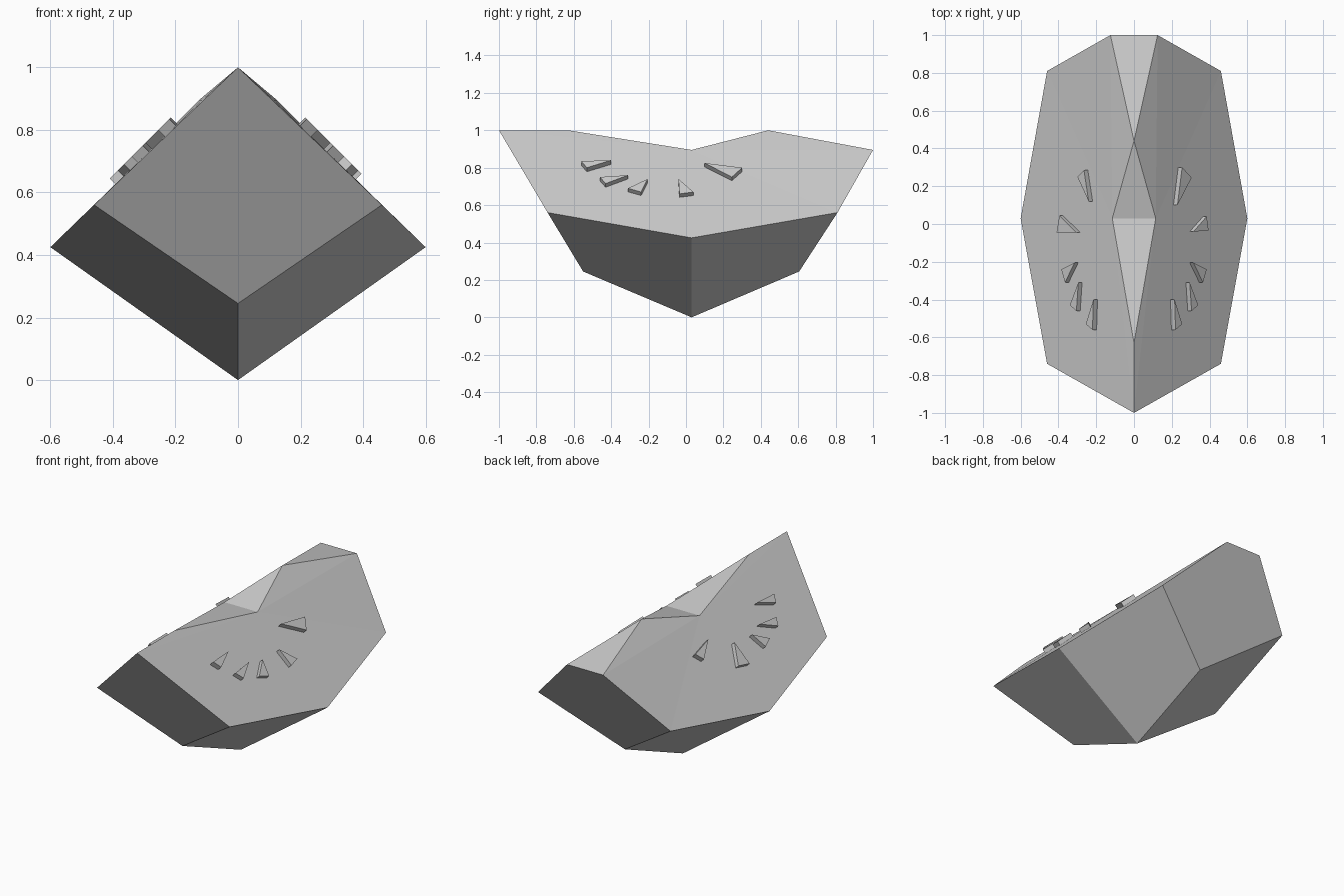
import bpy
import bmesh
from mathutils import Vector

cube = bpy.data.objects.get("Cube")
if cube:
    bpy.data.objects.remove(cube)

# One plain grey for everything
stone = bpy.data.materials.new("stone_grey")
stone.use_nodes = True
stone.diffuse_color = (0.6, 0.6, 0.6, 1)
stone.node_tree.nodes["Principled BSDF"].inputs["Base Color"].default_value = (0.6, 0.6, 0.6, 1)


def build(name, points, faces):
    """Make a flat-shaded object from named or numbered points."""
    bm = bmesh.new()
    verts = {key: bm.verts.new(co) for key, co in points.items()}
    for face in faces:
        bm.faces.new([verts[key] for key in face])
    bmesh.ops.recalc_face_normals(bm, faces=bm.faces)
    mesh = bpy.data.meshes.new(name)
    bm.to_mesh(mesh)
    bm.free()
    mesh.materials.append(stone)
    obj = bpy.data.objects.new(name, mesh)
    bpy.context.collection.objects.link(obj)
    return obj


# Faceted body: centre-line points, then mirrored pairs
pts = {
    "tip": (0, -1, 1), "ridge": (0, -0.63, 1), "peak": (0, 0.44, 1),
    "keel_front": (0, -0.55, 0.245), "keel": (0, 0.03, 0), "keel_back": (0, 0.605, 0.245),
}
pairs = {
    "saddle": (0.115, 0.03, 0.895), "tail": (0.125, 1, 0.895),
    "side_front": (0.46, -0.74, 0.56), "side": (0.6, 0.03, 0.425), "side_back": (0.46, 0.81, 0.56),
}
for key, (x, y, z) in pairs.items():
    pts[key + "_L"] = (x, y, z)
    pts[key + "_R"] = (-x, y, z)

faces = [
    ("ridge", "saddle_L", "saddle_R"), ("peak", "saddle_L", "saddle_R"),
    ("peak", "tail_L", "tail_R"),
    ("tip", "side_front_L", "keel_front", "side_front_R"),
    ("tail_L", "side_back_L", "keel_back", "side_back_R", "tail_R"),
]
for s in ("_L", "_R"):
    # Broad upper side, fanned out from the saddle
    rim = ["ridge", "tip", "side_front" + s, "side" + s, "side_back" + s, "tail" + s, "peak"]
    faces += [("saddle" + s, a, b) for a, b in zip(rim, rim[1:])]
    # Lower sides
    faces.append(("keel_front", "side_front" + s, "side" + s, "keel"))
    faces.append(("keel_back", "side_back" + s, "side" + s, "keel"))
build("faceted_body", pts, faces)

# Raised wedges: (x, y) corners on a plane sloping at 45 degrees
front_wedges = [
    [(0.215, -0.40), (0.22, -0.56), (0.255, -0.53)],
    [(0.295, -0.31), (0.305, -0.46), (0.34, -0.43)],
    [(0.315, -0.205), (0.385, -0.24), (0.365, -0.31)],
]
left_wedges = front_wedges + [
    [(0.315, -0.04), (0.385, 0.04), (0.395, -0.035)],
    [(0.23, 0.10), (0.255, 0.30), (0.305, 0.245)],
]
right_wedges = front_wedges + [
    [(0.305, -0.045), (0.395, 0.045), (0.41, -0.045)],
    [(0.24, 0.12), (0.265, 0.285), (0.30, 0.25)],
]


def wedge(name, corners, sign):
    depth = 0.022
    p = {}
    for i, (x, y) in enumerate(corners):
        z = 1.055 - x
        p[i] = Vector((sign * x, y, z))
        p[i + 3] = Vector((sign * (x - depth), y, z - depth))
    build(name, p, [(0, 1, 2), (3, 4, 5)] + [(i, (i + 1) % 3, (i + 1) % 3 + 3, i + 3) for i in range(3)])


for side, sign, wedges in (("left", 1, left_wedges), ("right", -1, right_wedges)):
    for n, corners in enumerate(wedges, 1):
        wedge(f"{side}_wedge_{n}", corners, sign)
